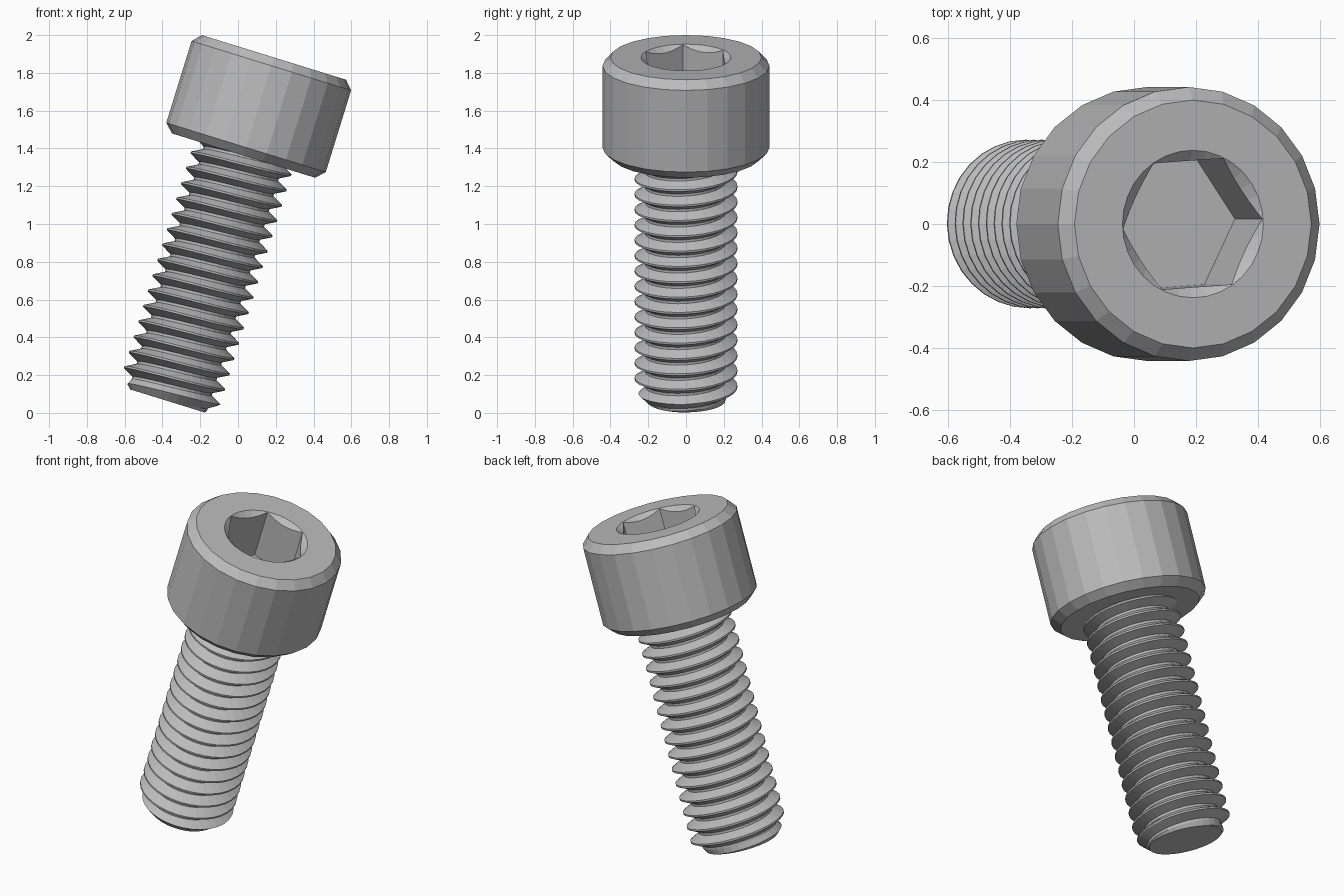
import bpy, bmesh, math
from mathutils import Matrix

if "Cube" in bpy.data.objects:
    bpy.data.objects.remove(bpy.data.objects["Cube"])

LENGTH, SHANK = 1.904, 1.36            # whole screw and threaded part
PITCH, CREST, ROOT, TIP = 0.085, 0.272, 0.215, 0.207
STEPS = 32                             # sides per turn of thread

steel = bpy.data.materials.new("grey_steel")
steel.use_nodes = True
steel.diffuse_color = (0.5, 0.5, 0.5, 1)
steel.node_tree.nodes["Principled BSDF"].inputs["Base Color"].default_value = (0.5, 0.5, 0.5, 1)

# The whole screw leans towards +x
lean = Matrix.Translation((-0.373, 0, 0.063)) @ Matrix.Rotation(math.radians(17.2), 4, "Y")


def make_object(name, bm):
    bmesh.ops.recalc_face_normals(bm, faces=bm.faces[:])
    mesh = bpy.data.meshes.new(name)
    bm.to_mesh(mesh)
    bm.free()
    mesh.materials.append(steel)
    obj = bpy.data.objects.new(name, mesh)
    bpy.context.collection.objects.link(obj)
    obj.matrix_world = lean
    return obj


def lathe(name, profile, sides, turn=0.0):
    """Closed solid from (radius, height) rings."""
    bm = bmesh.new()
    rings = []
    for r, z in profile:
        angles = [turn + math.tau * i / sides for i in range(sides)]
        rings.append([bm.verts.new((r * math.cos(a), r * math.sin(a), z)) for a in angles])
    for low, high in zip(rings, rings[1:]):
        for i in range(sides):
            j = (i + 1) % sides
            bm.faces.new((low[i], low[j], high[j], high[i]))
    bm.faces.new(rings[0][::-1])
    bm.faces.new(rings[-1])
    return make_object(name, bm)


# Chamfered cylinder head
head = lathe("head", [(0.396, SHANK), (0.442, SHANK + 0.045),
                      (0.442, LENGTH - 0.046), (0.4, LENGTH)], 24)

# Hexagonal socket with a countersunk rim
hex_cutter = lathe("hex_cutter", [(0.2355, LENGTH - 0.3), (0.2355, LENGTH + 0.1)],
                   6, math.radians(4))
rim_cutter = lathe("rim_cutter", [(0.178, LENGTH - 0.05), (0.262, LENGTH + 0.02)], 32)
bpy.context.view_layer.update()
for cutter in (hex_cutter, rim_cutter):
    cut = head.modifiers.new(cutter.name, "BOOLEAN")
    cut.operation = "DIFFERENCE"
    cut.solver = "EXACT"
    cut.object = cutter
bpy.context.view_layer.update()
carved = bpy.data.meshes.new_from_object(
    head.evaluated_get(bpy.context.evaluated_depsgraph_get()))
head.modifiers.clear()
head.data = carved
for cutter in (hex_cutter, rim_cutter):
    bpy.data.objects.remove(cutter)

# Threaded shank: a tooth profile swept up a helix, narrowed at the tip
tooth = [(CREST, -0.06), (CREST, 0.06), (ROOT, 0.42), (ROOT, 0.58)]
bm = bmesh.new()
turns = int(SHANK / PITCH) + 4
rows = []
for i in range(turns * STEPS + 1):
    a = math.tau * i / STEPS
    row = []
    for r, offset in tooth + [(CREST, 0.94)]:
        z = 0.061 + PITCH * (i / STEPS - 3 + offset)
        r = min(r, max(TIP + z, 0.05))
        row.append(bm.verts.new((r * math.cos(a), r * math.sin(a), z)))
    rows.append(row)
for a, b in zip(rows, rows[1:]):
    for k in range(len(tooth)):
        bm.faces.new((a[k], b[k], b[k + 1], a[k + 1]))
bmesh.ops.remove_doubles(bm, verts=bm.verts[:], dist=0.0002)
for height, up in ((0, -1), (SHANK + 0.04, 1)):
    bmesh.ops.bisect_plane(bm, geom=bm.verts[:] + bm.edges[:] + bm.faces[:],
                           plane_co=(0, 0, height), plane_no=(0, 0, up), clear_outer=True)
    rim = [e for e in bm.edges if e.is_boundary
           and all(abs(v.co.z - height) < 0.0005 for v in e.verts)]
    bmesh.ops.holes_fill(bm, edges=rim, sides=0)
make_object("threaded_shank", bm)
